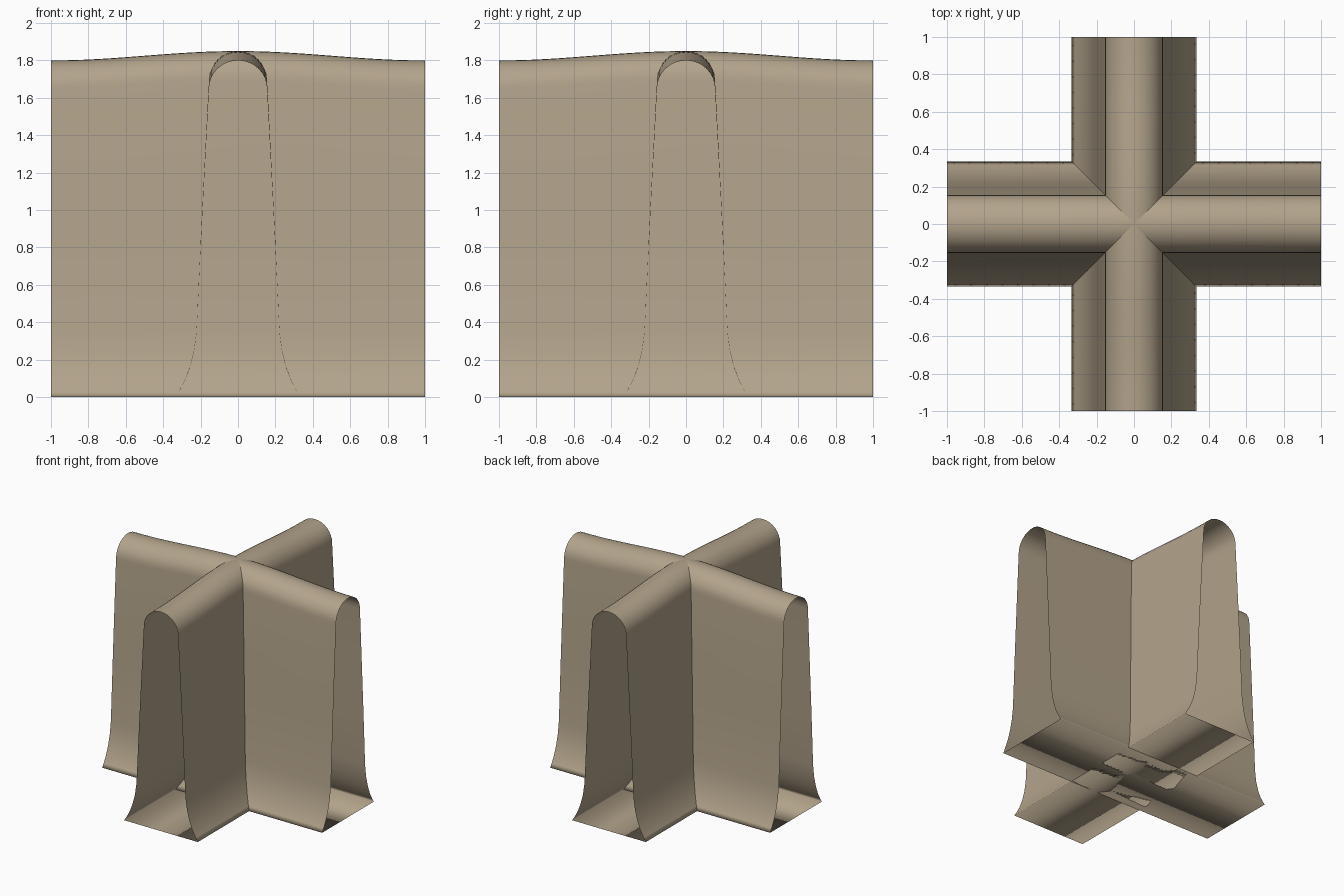
import bpy, bmesh, math

if "Cube" in bpy.data.objects:
    bpy.data.objects.remove(bpy.data.objects["Cube"])

stone = bpy.data.materials.new("tan_stone")
stone.diffuse_color = (0.45, 0.37, 0.26, 1)
stone.use_nodes = True
stone.node_tree.nodes["Principled BSDF"].inputs["Base Color"].default_value = stone.diffuse_color

# Half cross-section (offset, height): flared foot, tapering side, then rounded crest
half = [(0.335, 0), (0.315, 0.03), (0.285, 0.085), (0.258, 0.155), (0.236, 0.24),
        (0.222, 0.34), (0.2, 0.8), (0.178, 1.22), (0.155, 1.65)]
half += [(0.155 * math.cos(a), 1.65 + 0.15 * math.sin(a))
         for a in (math.pi / 2 * i / 8 for i in range(1, 8))]
profile = half + [(0, 1.8)] + [(-u, z) for u, z in reversed(half)]
SEGMENTS = 24


def wall(name, angle):
    """Hollow wall with a floor, open ends and a crest that swells mid-length."""
    bm = bmesh.new()
    rings = []
    for i in range(SEGMENTS + 1):
        x = -1 + 2 * i / SEGMENTS
        rise = 0.025 * (1 + math.cos(math.pi * x))
        rings.append([bm.verts.new((x, u, z + rise * z / 1.8)) for u, z in profile])
    n = len(profile)
    for a, b in zip(rings, rings[1:]):
        for j in range(n):
            k = (j + 1) % n
            bm.faces.new((a[j], a[k], b[k], b[j])).smooth = True
    bmesh.ops.recalc_face_normals(bm, faces=bm.faces)
    # Outward direction: the crest must face up
    bm.faces.ensure_lookup_table()
    bm.normal_update()
    if max(bm.faces, key=lambda f: f.calc_center_median().z).normal.z < 0:
        bmesh.ops.reverse_faces(bm, faces=bm.faces)
    mesh = bpy.data.meshes.new(name)
    bm.to_mesh(mesh)
    bm.free()
    mesh.materials.append(stone)
    obj = bpy.data.objects.new(name, mesh)
    obj.rotation_euler.z = angle
    bpy.context.collection.objects.link(obj)


# Two full walls crossing through each other
wall("wall_left_right", 0)
wall("wall_front_back", math.pi / 2)
